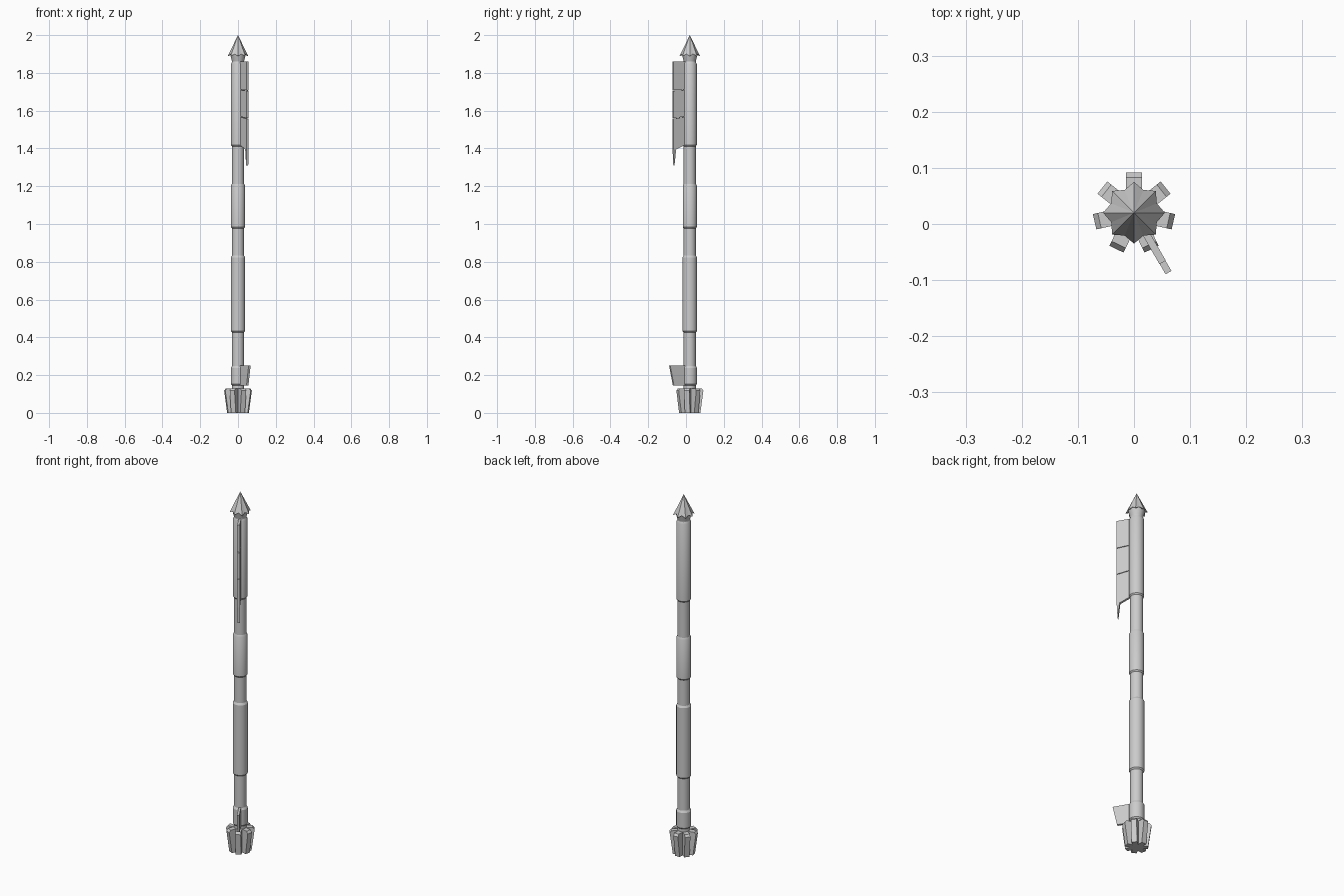
import bpy, bmesh
from math import radians, sin, cos, pi
from mathutils import Matrix, Vector

if "Cube" in bpy.data.objects:
    bpy.data.objects.remove(bpy.data.objects["Cube"])

AXIS = Vector((0, 0.02, 0))  # the shaft sits slightly behind centre


def finish(name, bm, smooth=False):
    bmesh.ops.recalc_face_normals(bm, faces=bm.faces)
    mesh = bpy.data.meshes.new(name)
    bm.to_mesh(mesh)
    bm.free()
    obj = bpy.data.objects.new(name, mesh)
    obj.location = AXIS
    bpy.context.collection.objects.link(obj)
    if smooth:
        bpy.ops.object.select_all(action='DESELECT')
        obj.select_set(True)
        bpy.context.view_layer.objects.active = obj
        bpy.ops.object.shade_smooth_by_angle(angle=radians(30))
    return obj


def lathe(name, profile, sides=24):
    bm = bmesh.new()
    rings = [[bm.verts.new((r * cos(2 * pi * i / sides), r * sin(2 * pi * i / sides), z))
              for i in range(sides)] for r, z in profile]
    for a, b in zip(rings, rings[1:]):
        for i in range(sides):
            j = (i + 1) % sides
            bm.faces.new((a[i], a[j], b[j], b[i]))
    bm.faces.new(rings[0])
    bm.faces.new(rings[-1])
    return finish(name, bm, True)


def plate(name, outline, thickness, angle):
    """Radial plate: outline holds (radius, height) points."""
    bm = bmesh.new()
    face = bm.faces.new([bm.verts.new((r, -thickness / 2, z)) for r, z in outline])
    out = bmesh.ops.extrude_face_region(bm, geom=[face])
    moved = [v for v in out["geom"] if isinstance(v, bmesh.types.BMVert)]
    bmesh.ops.translate(bm, verts=moved, vec=(0, thickness, 0))
    bmesh.ops.rotate(bm, verts=bm.verts, matrix=Matrix.Rotation(radians(angle), 3, 'Z'))
    return finish(name, bm)


# Thin core running the full length
lathe("core_shaft", [(0.032, 0.0), (0.032, 1.88)])

# Thicker sleeves with bevelled shoulders
sleeves = {"tail_sleeve": (0.145, 0.25, 0.038), "lower_sleeve": (0.425, 0.835, 0.038),
           "middle_sleeve": (0.975, 1.215, 0.037), "upper_sleeve": (1.41, 1.86, 0.037)}
for name, (low, high, r) in sleeves.items():
    lathe(name, [(0.031, low), (r, low + 0.008), (r, high - 0.012), (0.031, high)])

# Flared neck under the tip
lathe("neck", [(0.03, 1.855), (0.034, 1.87), (0.042, 1.90)])

# Pleated conical tip with a pointed hem
bm = bmesh.new()
apex = bm.verts.new((0, 0, 2.0))
inner = bm.verts.new((0, 0, 1.91))
ribs = 8
hem = []
for i in range(2 * ribs):
    r, z = (0.055, 1.888) if i % 2 == 0 else (0.044, 1.9)
    a = pi * i / ribs + pi / 2
    hem.append(bm.verts.new((r * cos(a), r * sin(a), z)))
for a, b in zip(hem, hem[1:] + hem[:1]):
    bm.faces.new((a, b, apex))
    bm.faces.new((b, a, inner))
finish("pleated_tip", bm)

# Ring of tapered lugs around the foot
for i in range(7):
    plate(f"foot_lug_{i + 1}",
          [(0.02, 0), (0.056, 0), (0.072, 0.118), (0.063, 0.13), (0.02, 0.13)],
          0.028, 90 + i * 360 / 7)

# Tail fin, swept inward at the bottom
FIN_ANGLE = -60
plate("tail_fin", [(0.03, 0.145), (0.1, 0.145), (0.123, 0.25), (0.03, 0.25)], 0.012, FIN_ANGLE)

# Upper fin in three panels with narrow seams, the lowest ending in a spike
plate("upper_fin_top", [(0.03, 1.712), (0.102, 1.708), (0.102, 1.86), (0.03, 1.86)], 0.013, FIN_ANGLE)
plate("upper_fin_middle", [(0.03, 1.57), (0.102, 1.56), (0.102, 1.705), (0.03, 1.709)], 0.013, FIN_ANGLE)
plate("upper_fin_bottom",
      [(0.03, 1.42), (0.087, 1.395), (0.097, 1.31), (0.102, 1.4), (0.102, 1.557), (0.03, 1.567)],
      0.013, FIN_ANGLE)
